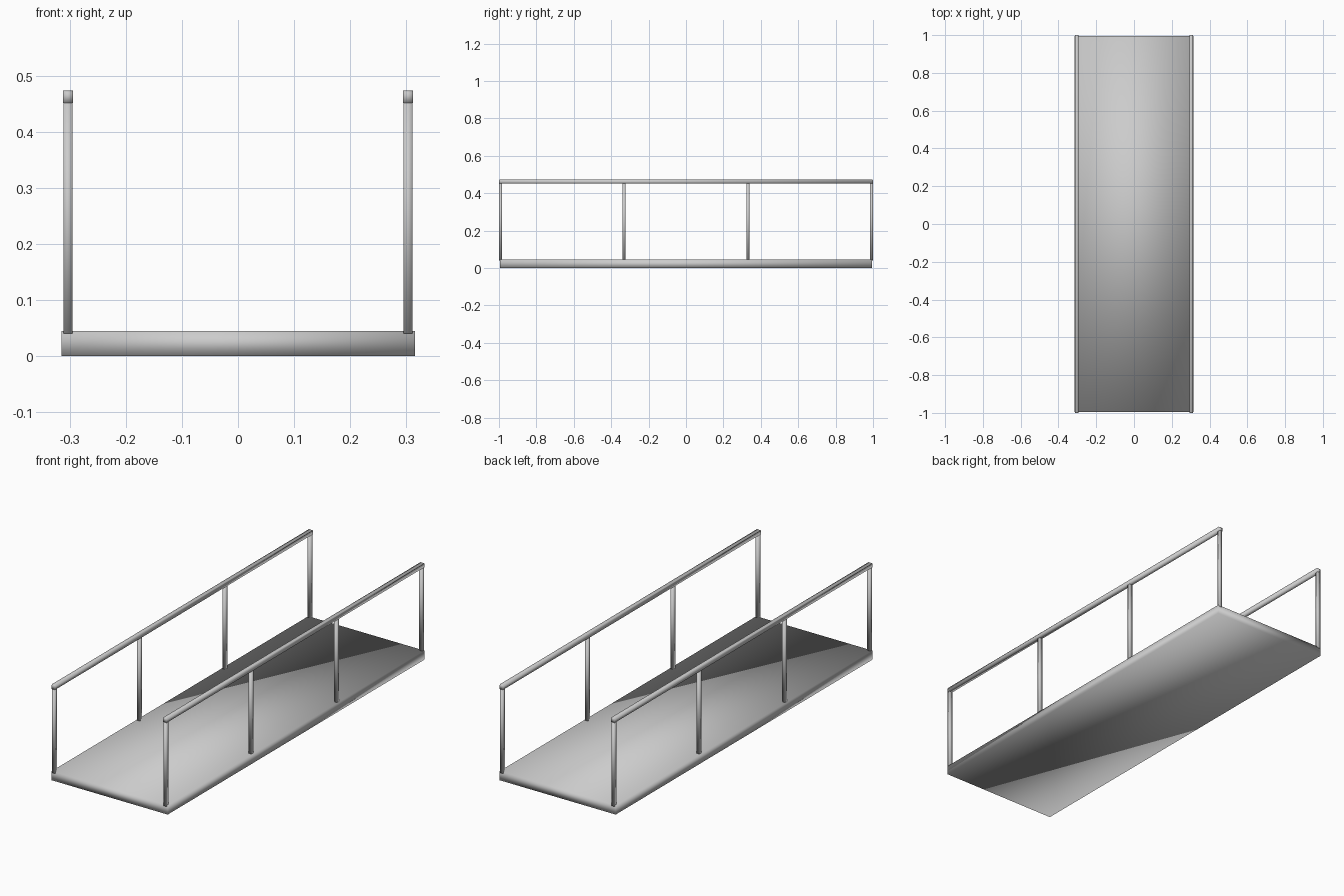
import bpy
import bmesh

if "Cube" in bpy.data.objects:
    bpy.data.objects.remove(bpy.data.objects["Cube"])


def box(name, x, y, z, chamfer=0.0):
    """Smooth-shaded box from (min, max) ranges; optional chamfer on the top end edges."""
    bm = bmesh.new()
    bmesh.ops.create_cube(bm, size=1)
    for v in bm.verts:
        for i, (lo, hi) in enumerate((x, y, z)):
            v.co[i] = hi if v.co[i] > 0 else lo
    if chamfer:
        ends = [e for e in bm.edges
                if all(abs(v.co.z - z[1]) < 1e-5 for v in e.verts)
                and abs(e.verts[0].co.y - e.verts[1].co.y) < 1e-5]
        bmesh.ops.bevel(bm, geom=ends, offset=chamfer, segments=1, affect='EDGES')
    for f in bm.faces:
        f.smooth = True
    mesh = bpy.data.meshes.new(name)
    bm.to_mesh(mesh)
    bm.free()
    obj = bpy.data.objects.new(name, mesh)
    bpy.context.collection.objects.link(obj)
    return obj


# walkway deck
box("deck", (-0.315, 0.315), (-0.995, 0.995), (0, 0.045))

# railings on both sides
for side, s in (("left", -1), ("right", 1)):
    cx = s * 0.303
    box(f"{side}_handrail", (cx - 0.009, cx + 0.009), (-1, 1), (0.451, 0.473), 0.004)
    for i, y in enumerate((-0.992, -0.331, 0.331, 0.992)):
        box(f"{side}_post_{i + 1}", (cx - 0.008, cx + 0.008),
            (y - 0.008, y + 0.008), (0.04, 0.455))
